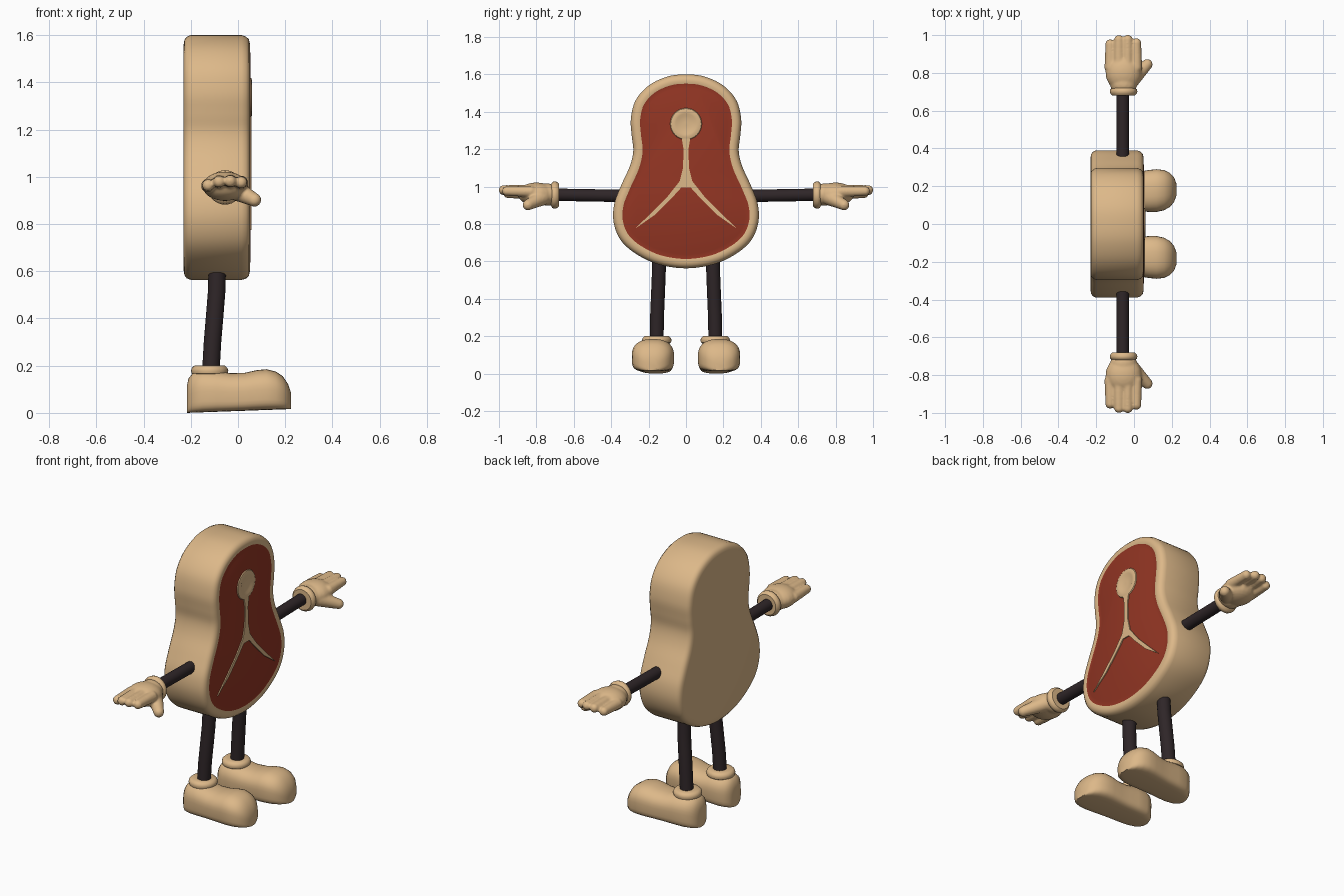
import bpy, bmesh, math
from mathutils import Vector, Matrix

if "Cube" in bpy.data.objects:
    bpy.data.objects.remove(bpy.data.objects["Cube"])


def material(name, rgb):
    m = bpy.data.materials.new(name)
    m.diffuse_color = (*rgb, 1)
    m.use_nodes = True
    m.node_tree.nodes["Principled BSDF"].inputs["Base Color"].default_value = m.diffuse_color
    return m


TAN = material("fat tan", (0.72, 0.48, 0.25))
RED = material("meat red", (0.29, 0.036, 0.017))
DARK = material("limb dark", (0.028, 0.019, 0.021))


def finish(name, bm, mats, mirror=False, blend=False):
    bmesh.ops.recalc_face_normals(bm, faces=bm.faces)
    me = bpy.data.meshes.new(name)
    bm.to_mesh(me)
    bm.free()
    for m in mats:
        me.materials.append(m)
    for p in me.polygons:
        p.use_smooth = True
    me.set_sharp_from_angle(angle=math.radians(45))
    ob = bpy.data.objects.new(name, me)
    bpy.context.collection.objects.link(ob)
    if blend:  # melt overlapping lumps into one soft skin
        r = ob.modifiers.new("blend", 'REMESH')
        r.mode = 'VOXEL'
        r.voxel_size = 0.007
        r.use_smooth_shade = True
        s = ob.modifiers.new("soften", 'SMOOTH')
        s.factor, s.iterations = 0.5, 4
    if mirror:
        m = ob.modifiers.new("mirror", 'MIRROR')
        m.use_axis = (False, True, False)
    return ob


def loft(name, rings, mats, mirror=False, red_from=None):
    """Skin closed rings of equal size and cap both ends."""
    bm = bmesh.new()
    vs = [[bm.verts.new(p) for p in ring] for ring in rings]
    n = len(vs[0])
    for k, (a, b) in enumerate(zip(vs, vs[1:])):
        for i in range(n):
            f = bm.faces.new((a[i], a[(i + 1) % n], b[(i + 1) % n], b[i]))
            f.material_index = int(red_from is not None and k >= red_from)
    bm.faces.new(vs[0])
    bm.faces.new(vs[-1]).material_index = int(red_from is not None)
    return finish(name, bm, mats, mirror)


def circle(center, axis, r, n=24):
    rot = Vector(axis).to_track_quat('Z', 'Y')
    return [Vector(center) + rot @ Vector((r * math.cos(t), r * math.sin(t), 0))
            for t in (2 * math.pi * i / n for i in range(n))]


def lathe(name, center, axis, profile, mat, mirror=False, n=32):
    ax = Vector(axis).normalized()
    return loft(name, [circle(Vector(center) + ax * h, ax, r, n) for r, h in profile], [mat], mirror)


def spline(pts, steps=5):
    out = []
    n = len(pts)
    for i in range(n):
        a, b, c, d = (Vector(pts[(i + k) % n]) for k in (-1, 0, 1, 2))
        for s in range(steps):
            t = s / steps
            out.append(0.5 * (2 * b + (c - a) * t + (2 * a - 5 * b + 4 * c - d) * t ** 2
                              + (3 * b - a - 3 * c + d) * t ** 3))
    return out


# Steak body: one outline in y-z, stepped inwards for rounded rims, red meat face on +x
half = [(0, 1.6), (0.10, 1.588), (0.2, 1.54), (0.27, 1.46), (0.295, 1.36), (0.29, 1.27),
        (0.282, 1.19), (0.30, 1.11), (0.345, 1.01), (0.383, 0.91), (0.387, 0.81),
        (0.35, 0.715), (0.27, 0.642), (0.15, 0.585), (0, 0.563)]
outline = spline(half + [(-y, z) for y, z in half[-2:0:-1]])


def inset(d, x):
    n = len(outline)
    ring = []
    for i, p in enumerate(outline):
        t = (outline[(i + 1) % n] - outline[i - 1]).normalized()
        q = p + Vector((t.y, -t.x)) * d
        ring.append((x, q.x, q.y))
    return ring


steps = [(0.04, -0.23), (0.02, -0.227), (0.007, -0.217), (0, -0.2), (0, 0.015), (0.006, 0.034),
         (0.018, 0.046), (0.034, 0.05), (0.05, 0.048), (0.056, 0.046), (0.075, 0.052)]
loft("steak_body", [inset(d, x) for d, x in steps], [TAN, RED], red_from=8)

# Bone: raised ring with a hollow, and a forked stem plate
lathe("bone_ring", (0.05, 0, 1.335), (1, 0, 0),
      [(0.086, 0), (0.082, 0.007), (0.07, 0.01), (0.055, 0.009), (0.043, 0.004), (0.01, 0.004)], TAN)
fork = [(0.024, 1.265), (0.013, 1.2), (0.016, 1.1), (0.033, 1.03), (0.10, 0.945), (0.18, 0.865),
        (0.272, 0.775), (0.165, 0.85), (0.075, 0.94), (0.025, 0.995)]
fork = fork + [(-y, z) for y, z in reversed(fork)]
loft("bone_fork", [[(x, y, z) for y, z in fork] for x in (0.05, 0.058)], [TAN])

# Arms and legs
loft("arms", [circle((-0.06, y, z), (0, 1, 0), 0.033) for y, z in ((0.33, 0.95), (0.72, 0.957))],
     [DARK], True)
leg = [(-0.088, 0.143, 0.62), (-0.09, 0.146, 0.52), (-0.098, 0.15, 0.42),
       (-0.108, 0.155, 0.3), (-0.116, 0.157, 0.16)]
loft("legs", [circle(p, (0, 0, 1), 0.037) for p in leg], [DARK], True)

# Cuffs at wrists and ankles
cuff = [(0.034, -0.022), (0.06, -0.022), (0.07, -0.012), (0.073, 0), (0.07, 0.012), (0.05, 0.024)]
lathe("wrist_cuffs", (-0.055, 0.702, 0.955), (0, 1, 0), cuff, TAN, True)
lathe("ankle_cuffs", (-0.12, 0.156, 0.178), (0, 0, -1), [(r * 1.08, h) for r, h in cuff], TAN, True)


# Hands: palm, four fingers and a thumb melted together
def lump(bm, center, size):
    bmesh.ops.create_uvsphere(bm, u_segments=20, v_segments=12, radius=1,
                              matrix=Matrix.LocRotScale(Vector(center), None, Vector(size)))


def capsule(bm, a, b, ra, rb):
    a, b = Vector(a), Vector(b)
    for i in range(9):
        r = ra + (rb - ra) * i / 8
        lump(bm, a.lerp(b, i / 8), (r, r, r))


bm = bmesh.new()
lump(bm, (-0.055, 0.80, 0.96), (0.096, 0.10, 0.062))
lump(bm, (-0.055, 0.74, 0.957), (0.072, 0.06, 0.06))
for x, tip, z in ((-0.126, 0.952, 0.962), (-0.08, 0.975, 0.978), (-0.033, 0.976, 0.98), (0.013, 0.958, 0.974)):
    capsule(bm, (x, 0.83, z), (x, tip, z + 0.002), 0.031, 0.026)
capsule(bm, (-0.005, 0.77, 0.94), (0.07, 0.845, 0.902), 0.042, 0.029)
finish("hands", bm, [TAN], True, True)


# Shoes: arched sections along x, wide round toe
def arch(x, hw, h):
    t = (x + 0.22) / 0.44
    cy, zb = 0.16 + 0.022 * t, 0.016 * t
    zm = zb + (h - zb) * 0.5
    ring = []
    for i in range(32):
        a = 2 * math.pi * i / 32
        c, s = math.cos(a), math.sin(a)
        y = cy + hw * math.copysign(abs(c) ** (0.8 if s > 0 else 0.45), c)
        z = zm + (h - zm) * s ** 0.9 if s > 0 else zm - (zm - zb) * abs(s) ** 0.45
        ring.append((x, y, z))
    return ring


sections = [(-0.217, 0.03, 0.11), (-0.21, 0.055, 0.145), (-0.19, 0.08, 0.17), (-0.15, 0.096, 0.18),
            (-0.09, 0.1, 0.178), (-0.03, 0.1, 0.168), (0.03, 0.105, 0.17), (0.08, 0.111, 0.181),
            (0.12, 0.113, 0.185), (0.16, 0.106, 0.175), (0.19, 0.09, 0.155), (0.212, 0.066, 0.122),
            (0.225, 0.03, 0.085)]
loft("shoes", [arch(*s) for s in sections], [TAN], True)
